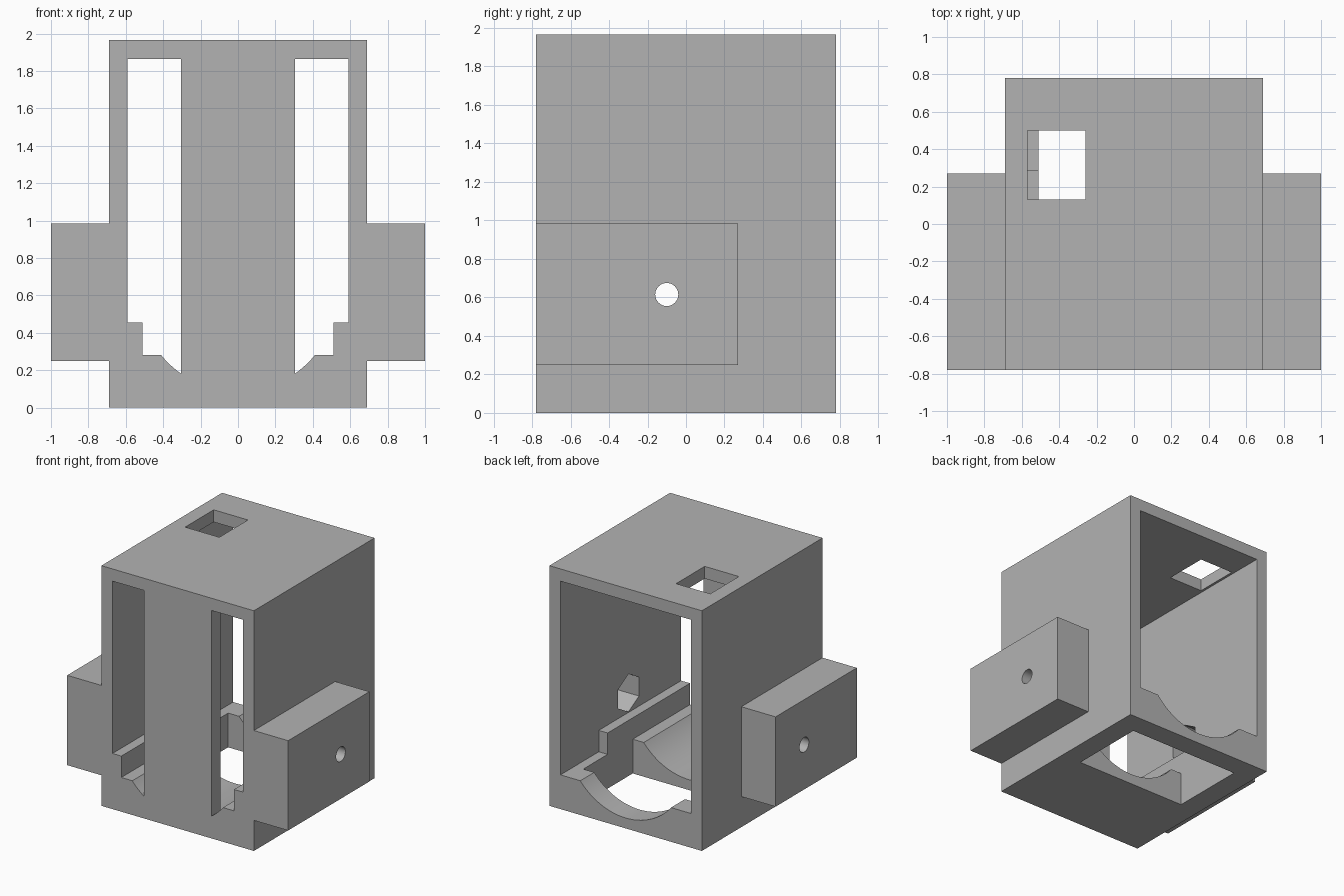
import bpy, bmesh, math

old = bpy.data.objects.get("Cube")
if old:
    bpy.data.objects.remove(old, do_unlink=True)

grey = bpy.data.materials.new("plain_grey")
grey.use_nodes = True
grey.diffuse_color = (0.45, 0.45, 0.45, 1)
grey.node_tree.nodes["Principled BSDF"].inputs["Base Color"].default_value = grey.diffuse_color


def prism(name, points, axis, start, end):
    """Extrude an outline along x or y (outline is the other two axes) or z."""
    def place(p, t):
        return {"x": (t, *p), "y": (p[0], t, p[1]), "z": (*p, t)}[axis]
    bm = bmesh.new()
    face = bm.faces.new([bm.verts.new(place(p, start)) for p in points])
    tip = bmesh.ops.extrude_face_region(bm, geom=[face])["geom"]
    for v in tip:
        if isinstance(v, bmesh.types.BMVert):
            v.co["xyz".index(axis)] = end
    bmesh.ops.recalc_face_normals(bm, faces=bm.faces)
    mesh = bpy.data.meshes.new(name)
    bm.to_mesh(mesh)
    bm.free()
    mesh.materials.append(grey)
    obj = bpy.data.objects.new(name, mesh)
    bpy.context.collection.objects.link(obj)
    return obj


def box(name, x, y, z):
    return prism(name, [(x[0], y[0]), (x[1], y[0]), (x[1], y[1]), (x[0], y[1])], "z", *z)


def ring(cx, cz, r, n):
    """Regular polygon with a corner at the top."""
    return [(cx + r * math.sin(math.tau * i / n), cz + r * math.cos(math.tau * i / n))
            for i in range(n)]


def combine(target, other, operation):
    mod = target.modifiers.new(other.name, "BOOLEAN")
    mod.operation, mod.solver, mod.object = operation, "EXACT", other
    bpy.context.view_layer.objects.active = target
    bpy.ops.object.modifier_apply(modifier=mod.name)
    bpy.data.objects.remove(other, do_unlink=True)


W, D, H = 0.69, 0.78, 1.965     # half width, half depth, height
IN, ROOF = 0.59, 1.865          # inner half width, underside of roof
FLOOR, RAIL, AXIS = 0.28, 0.455, 0.615

# Outer shell with the two side mounting blocks
housing = box("housing", (-W, W), (-D, D), (0, H))
combine(housing, box("side_blocks", (-1, 1), (-D, 0.27), (0.25, 0.985)), "UNION")

# Chamber with stepped rails, lower floor at the back and a round cradle
cutters = [
    box("upper_chamber", (-IN, IN), (-1, 1), (RAIL, ROOF)),
    box("rail_gap", (-0.51, 0.51), (-1, 1), (FLOOR, 1)),
    box("rear_floor", (-IN, IN), (0.285, 1), (FLOOR, 1)),
    prism("cradle", ring(0, AXIS, 0.53, 96), "y", -1, 1),
    box("bottom_opening", (-0.51, 0.51), (-0.04, 0.6), (-0.1, 0.4)),
    box("roof_window", (-0.57, -0.26), (0.13, 0.5), (1.7, 2.1)),
]
# Screw holes and hexagonal nut pockets through both side blocks
for side, label in ((1, "left"), (-1, "right")):
    cutters.append(prism(label + "_screw_hole", ring(-0.1, AXIS, 0.06, 32), "x",
                         side * 0.5, side * 1.1))
    cutters.append(prism(label + "_nut_pocket", ring(-0.1, AXIS, 0.155, 6), "x",
                         side * 0.5, side * 0.87))
for cutter in cutters:
    combine(housing, cutter, "DIFFERENCE")

# Central strip of the front wall, leaving a slot on each side
combine(housing, box("front_strip", (-0.305, 0.305), (-D, -0.66), (0.04, 1.9)), "UNION")

bpy.ops.object.select_all(action="DESELECT")
housing.select_set(True)
bpy.context.view_layer.objects.active = housing
bpy.ops.object.shade_smooth_by_angle(angle=math.radians(20))
